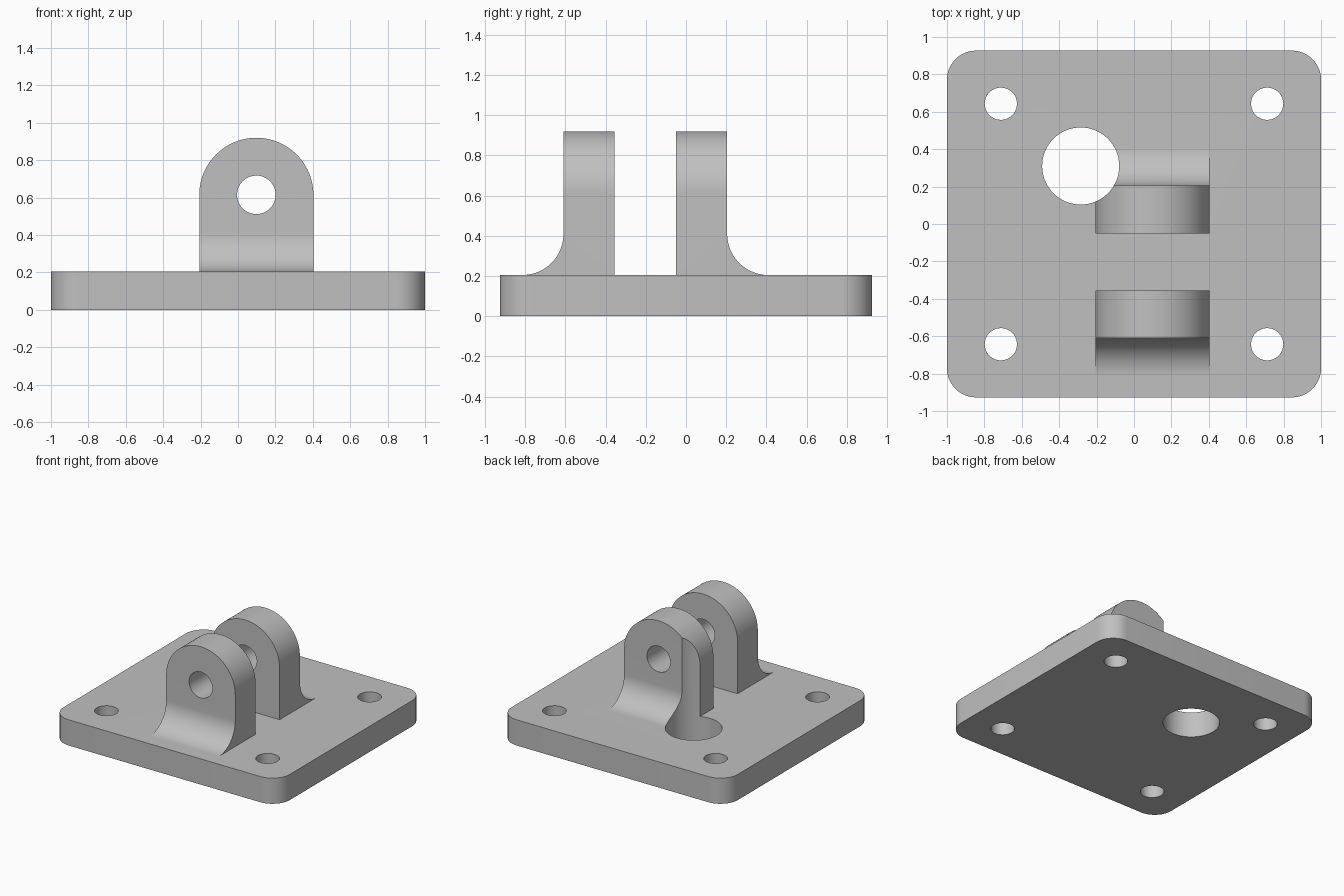
import bpy, bmesh
from math import cos, sin, pi, radians
from mathutils import Vector

cube = bpy.data.objects.get("Cube")
if cube:
    bpy.data.objects.remove(cube)

grey = bpy.data.materials.new("plain grey")
grey.use_nodes = True
colour = (0.53, 0.53, 0.53, 1)
grey.diffuse_color = colour
grey.node_tree.nodes["Principled BSDF"].inputs["Base Color"].default_value = colour

BASE_TOP = 0.205
HALF_X, HALF_Y, CORNER = 1.0, 0.927, 0.155
PIN_X, PIN_Z, LUG_R = 0.098, 0.615, 0.305
FILLET = 0.205


def arc(cx, cy, r, start, end, steps=24):
    angles = [radians(start + (end - start) * i / steps) for i in range(steps + 1)]
    return [(cx + r * cos(a), cy + r * sin(a)) for a in angles]


def prism(name, outline, axis, low, high):
    """Extrude a 2D outline along an axis; the outline fills the other two axes in order."""
    def place(p):
        v = list(p)
        v.insert("xyz".index(axis), low)
        return v
    bm = bmesh.new()
    face = bm.faces.new([bm.verts.new(place(p)) for p in outline])
    top = bmesh.ops.extrude_face_region(bm, geom=[face])["geom"]
    shift = Vector([high - low if a == axis else 0 for a in "xyz"])
    bmesh.ops.translate(bm, vec=shift, verts=[g for g in top if isinstance(g, bmesh.types.BMVert)])
    bmesh.ops.recalc_face_normals(bm, faces=bm.faces)
    mesh = bpy.data.meshes.new(name)
    bm.to_mesh(mesh)
    bm.free()
    mesh.materials.append(grey)
    obj = bpy.data.objects.new(name, mesh)
    bpy.context.collection.objects.link(obj)
    return obj


def cylinder(name, cx, cy, r, axis, low, high):
    return prism(name, arc(cx, cy, r, 0, 360, 64)[:-1], axis, low, high)


def combine(target, tool, operation):
    """Apply a boolean and discard the tool."""
    mod = target.modifiers.new("combine", "BOOLEAN")
    mod.object, mod.operation, mod.solver = tool, operation, "EXACT"
    bpy.context.view_layer.objects.active = target
    bpy.ops.object.modifier_apply(modifier=mod.name)
    bpy.data.objects.remove(tool)


# Base plate with rounded corners
outline = []
for i, (sx, sy) in enumerate([(1, 1), (-1, 1), (-1, -1), (1, -1)]):
    outline += arc(sx * (HALF_X - CORNER), sy * (HALF_Y - CORNER), CORNER, 90 * i, 90 * i + 90, 12)
bracket = prism("clevis_bracket", outline, "z", 0, BASE_TOP)

# Two lugs, each with a round top and a fillet on its outer side
for name, inner, outer in [("front_lug", -0.355, -0.61), ("rear_lug", -0.05, 0.205)]:
    s = 1 if outer > inner else -1
    toe = arc(0, BASE_TOP + FILLET, FILLET, 270, 180)
    side = [(inner, 0.1), (outer + s * FILLET, 0.1)]
    side += [(outer + s * (FILLET + y), z) for y, z in toe]
    side += [(outer, 1.1), (inner, 1.1)]
    lug = prism(name, side, "x", PIN_X - 0.5, PIN_X + 0.5)
    arch = arc(PIN_X, PIN_Z, LUG_R, 0, 180, 48)
    arch += [(PIN_X - LUG_R, 0.05), (PIN_X + LUG_R, 0.05)]
    combine(lug, prism("arch", arch, "y", -1.2, 1.2), "INTERSECT")
    combine(bracket, lug, "UNION")

# Pin bore, corner bolt holes and the large clearance hole
combine(bracket, cylinder("pin_bore", PIN_X, PIN_Z, 0.103, "y", -1.2, 1.2), "DIFFERENCE")
for x in (-0.712, 0.712):
    for y in (-0.643, 0.643):
        combine(bracket, cylinder("bolt_hole", x, y, 0.086, "z", -0.2, 0.5), "DIFFERENCE")
combine(bracket, cylinder("clearance_hole", -0.285, 0.31, 0.206, "z", -0.2, 1.3), "DIFFERENCE")

# Smooth the curved walls and keep the edges crisp
bpy.ops.object.select_all(action="DESELECT")
bracket.select_set(True)
bpy.context.view_layer.objects.active = bracket
bpy.ops.object.shade_smooth_by_angle(angle=radians(30))
